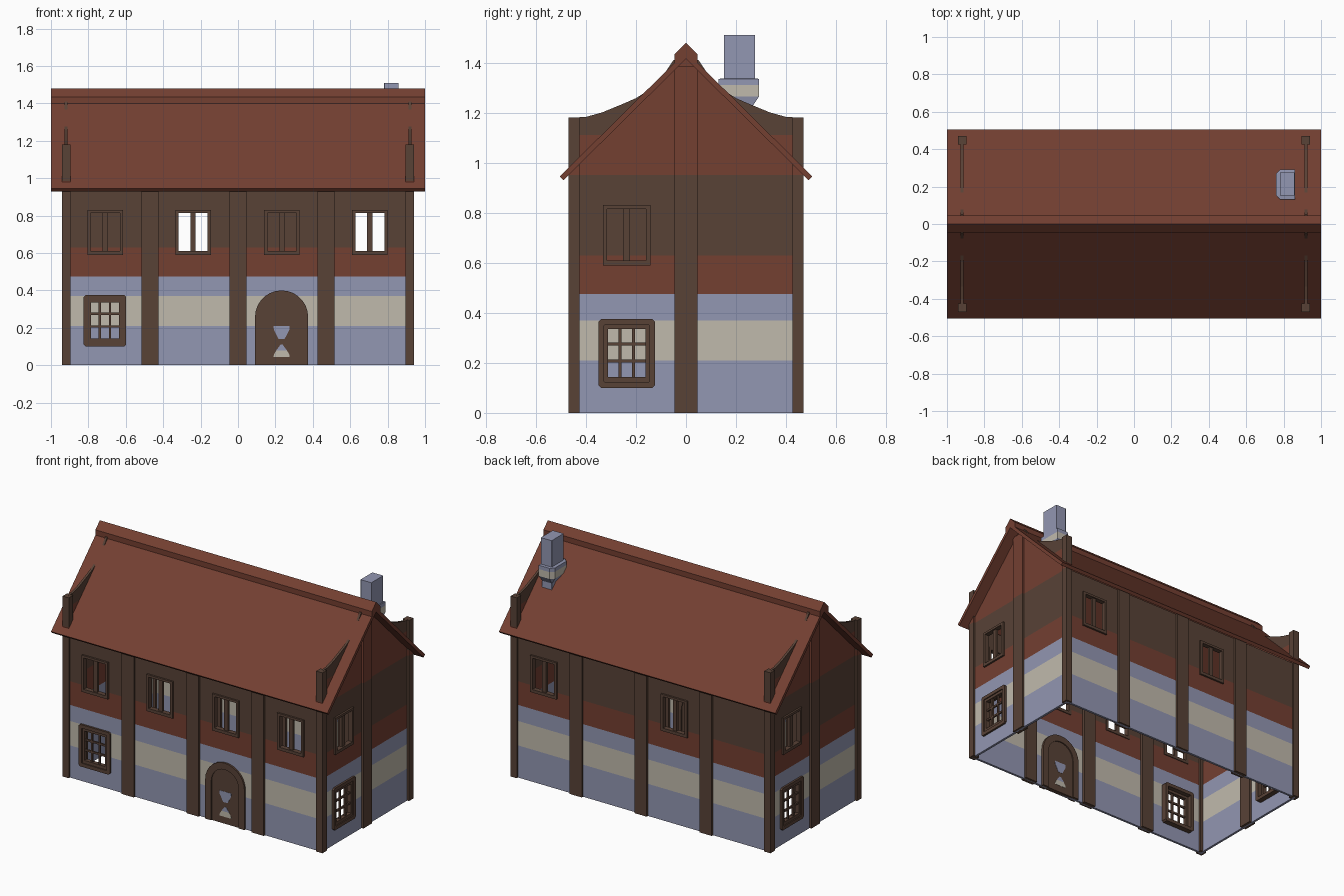
import bpy, bmesh, math
from mathutils import Matrix

if "Cube" in bpy.data.objects:
    bpy.data.objects.remove(bpy.data.objects["Cube"])

def material(name, col):
    m = bpy.data.materials.new(name)
    m.diffuse_color = (*col, 1)
    m.use_nodes = True
    m.node_tree.nodes["Principled BSDF"].inputs["Base Color"].default_value = m.diffuse_color
    return m

BROWN = material("dark timber", (0.098, 0.054, 0.037))
RED = material("roof red", (0.174, 0.050, 0.031))
BLUE = material("blue grey stone", (0.290, 0.308, 0.445))
BEIGE = material("beige stone", (0.527, 0.491, 0.413))

# Local frame of a side: u to the right, z up, d = distance from the centre
TURN = {"front": 0, "right": 90, "back": 180, "left": -90}
DEPTH = {"front": 0.457, "back": 0.457, "right": 0.927, "left": 0.927}
HALF = {"front": 0.927, "back": 0.927, "right": 0.457, "left": 0.457}

def finish(name, bm, side, mats):
    bmesh.ops.transform(bm, verts=bm.verts,
                        matrix=Matrix.Rotation(math.radians(TURN[side]), 4, "Z"))
    me = bpy.data.meshes.new(name)
    bm.to_mesh(me)
    bm.free()
    for m in mats:
        me.materials.append(m)
    ob = bpy.data.objects.new(name, me)
    bpy.context.collection.objects.link(ob)
    return ob

def prism(name, pts, d0, d1, side, mat, inner=None):
    """Extrude a (u, z) outline, or the ring between two outlines, from d0 to d1."""
    bm = bmesh.new()
    a = [bm.verts.new((u, -d0, z)) for u, z in pts]
    if inner:
        b = [bm.verts.new((u, -d0, z)) for u, z in inner]
        n = len(a)
        faces = [bm.faces.new((a[i], a[(i+1) % n], b[(i+1) % n], b[i])) for i in range(n)]
    else:
        faces = [bm.faces.new(a)]
    ext = bmesh.ops.extrude_face_region(bm, geom=faces, use_keep_orig=True)
    vs = [g for g in ext["geom"] if isinstance(g, bmesh.types.BMVert)]
    bmesh.ops.translate(bm, verts=vs, vec=(0, d0 - d1, 0))
    bmesh.ops.recalc_face_normals(bm, faces=bm.faces)
    return finish(name, bm, side, [mat])

def rect(u0, u1, z0, z1, c=0):
    if not c:
        return [(u0, z0), (u1, z0), (u1, z1), (u0, z1)]
    return [(u0+c, z0), (u1-c, z0), (u1, z0+c), (u1, z1-c),
            (u1-c, z1), (u0+c, z1), (u0, z1-c), (u0, z0+c)]

UPPER = {"front": [-0.71, -0.24, 0.235, 0.705], "back": [-0.705, 0.24],
         "right": [-0.237], "left": [-0.237]}
LOWER = {"front": [-0.712], "back": [], "right": [-0.237], "left": [-0.237]}
BANDS = [(0.21, 0), (0.37, 1), (0.475, 0), (0.63, 2), (0.95, 3)]

# Banded walls with window openings
def wall(side):
    holes = [(u-0.085, u+0.085, 0.605, 0.82) for u in UPPER[side]]
    holes += [(u-0.09, u+0.09, 0.125, 0.35) for u in LOWER[side]]
    us = sorted({-HALF[side], HALF[side], *[v for h in holes for v in h[:2]]})
    zs = sorted({0, *[b[0] for b in BANDS], *[v for h in holes for v in h[2:]]})
    bm = bmesh.new()
    for u0, u1 in zip(us, us[1:]):
        for z0, z1 in zip(zs, zs[1:]):
            cu, cz = (u0+u1)/2, (z0+z1)/2
            if any(h[0] < cu < h[1] and h[2] < cz < h[3] for h in holes):
                continue
            f = bm.faces.new([bm.verts.new((u, -DEPTH[side], z)) for u, z in rect(u0, u1, z0, z1)])
            f.material_index = next(i for top, i in BANDS if cz < top)
    bmesh.ops.remove_doubles(bm, verts=bm.verts, dist=1e-4)
    ob = finish(side + "_wall", bm, side, [BLUE, BEIGE, RED, BROWN])
    mod = ob.modifiers.new("thickness", "SOLIDIFY")
    mod.thickness, mod.offset = 0.015, -1

# Upper window: frame and centre mullion
def upper_window(side, u):
    d = DEPTH[side]
    prism(side + "_upper_frame", rect(u-0.095, u+0.095, 0.59, 0.83), d-0.02, d+0.012, side, BROWN,
          rect(u-0.078, u+0.078, 0.61, 0.815))
    prism(side + "_upper_mullion", rect(u-0.014, u+0.014, 0.605, 0.82), d-0.015, d+0.002, side, BROWN)

# Lower window: chamfered frame, inner frame and 3 x 3 panes
def lower_window(side, u):
    d = DEPTH[side]
    prism(side + "_lower_frame", rect(u-0.113, u+0.113, 0.10, 0.375, 0.01), d-0.05, d+0.013, side, BROWN,
          rect(u-0.09, u+0.09, 0.123, 0.352, 0.002))
    prism(side + "_lower_inner_frame", rect(u-0.092, u+0.092, 0.12, 0.355), d-0.02, d+0.006, side, BROWN,
          rect(u-0.075, u+0.075, 0.143, 0.335))
    for k in (-1, 1):
        prism(side + "_muntin_vertical", rect(u+k*0.027-0.006, u+k*0.027+0.006, 0.14, 0.34),
              d-0.012, d, side, BROWN)
        z = 0.241 + k*0.034
        prism(side + "_muntin_horizontal", rect(u-0.078, u+0.078, z-0.006, z+0.006),
              d-0.012, d-0.001, side, BROWN)

for s in TURN:
    wall(s)
    for u in UPPER[s]:
        upper_window(s, u)
    for u in LOWER[s]:
        lower_window(s, u)

# Timber posts along the long sides and at the gable centres
for s in ("front", "back"):
    for u in (-0.47, 0, 0.47):
        prism(s + "_post", rect(u-0.045, u+0.045, 0, 0.95), 0.425, 0.47, s, BROWN)
for s in ("right", "left"):
    prism(s + "_post", rect(-0.045, 0.045, 0, 0.95), 0.895, 0.94, s, BROWN)
    prism(s + "_gable_post", rect(-0.045, 0.045, 0.95, 1.385), 0.895, 0.94, s, RED)
    # Corner posts, red just under the eaves
    for k in (-1, 1):
        a, b = sorted((k*0.47, k*0.425))
        for z0, z1, m in ((0, 0.95, BROWN), (0.95, 0.985, RED), (0.985, 1.18, BROWN)):
            prism(s + "_corner_post", rect(a, b, z0, z1), 0.895, 0.94, s, m)

# Gables with a curved parapet that rises through the roof
half = [(0.457, 1.18), (0.40, 1.183), (0.335, 1.201), (0.25, 1.236), (0.2, 1.258),
        (0.165, 1.28), (0.12, 1.32), (0.08, 1.365), (0.05, 1.41)]
curve = [(-y, z) for y, z in half] + [(0, 1.42)] + half[::-1]
split = [(y, min(z-0.004, max(1.11, 1.445-abs(y)))) for y, z in curve]
for s in ("right", "left"):
    prism(s + "_gable", [(0.457, 0.95), (-0.457, 0.95)] + split, 0.912, 0.927, s, RED)
    prism(s + "_parapet", curve + split[::-1], 0.912, 0.927, s, BROWN)

# Roof slab and ridge cap
prism("roof", [(-0.505, 0.945), (0, 1.445), (0.505, 0.945), (0.49, 0.93), (0, 1.415), (-0.49, 0.93)],
      -1, 1, "right", RED)
prism("ridge_cap", [(-0.045, 1.395), (-0.045, 1.435), (0, 1.48), (0.045, 1.435), (0.045, 1.395), (0, 1.43)],
      -1, 1, "right", RED)

# Arched door with frame and hourglass inlay
def arch(cx, r, zc, n=14):
    return [(cx+r, 0)] + [(cx+r*math.cos(math.pi*i/n), zc+r*math.sin(math.pi*i/n))
                          for i in range(n+1)] + [(cx-r, 0)]

DX = 0.233
prism("door_frame", arch(DX, 0.142, 0.258) + arch(DX, 0.099, 0.258)[::-1], 0.425, 0.469, "front", BROWN)
prism("door", arch(DX, 0.101, 0.256), 0.432, 0.462, "front", BROWN)
upper = [(-0.043, 0.21), (-0.041, 0.188), (-0.016, 0.14), (0.016, 0.14), (0.041, 0.188), (0.043, 0.21)]
neck = [(-0.028, 0.08), (0.028, 0.08), (0.006, 0.11), (-0.006, 0.11)]
base = [(-0.043, 0.045), (0.043, 0.045), (0.041, 0.058), (0.028, 0.08), (-0.028, 0.08), (-0.041, 0.058)]
for name, pts, m in (("upper", upper, BLUE), ("neck", neck, BLUE), ("base", base, BEIGE)):
    pts = [(DX+x, z) for x, z in pts]
    prism("door_inlay_" + name, pts, 0.461, 0.4635, "front", m)
    prism("door_inlay_inside_" + name, pts, 0.4305, 0.433, "front", m)

# Chimney: stacked sections with a flared, banded collar
small, wide, shaft = (0.785, 0.855, 0.16, 0.265), (0.76, 0.862, 0.13, 0.292), (0.78, 0.858, 0.152, 0.275)
sections = [(1.10, small), (1.225, small), (1.265, wide), (1.31, wide), (1.335, wide), (1.337, shaft), (1.51, shaft)]
bm = bmesh.new()
loops = []
for z, (x0, x1, y0, y1) in sections:
    c = 0.022 if x0 == 0.76 else 0.002
    loops.append([bm.verts.new((x, y, z)) for x, y in
                  ((x0+c, y0), (x1, y0), (x1, y1), (x0+c, y1), (x0, y1-c), (x0, y0+c))])
for k, (a, b) in enumerate(zip(loops, loops[1:])):
    for i in range(6):
        j = (i+1) % 6
        bm.faces.new((a[i], a[j], b[j], b[i])).material_index = int(k == 2)
bm.faces.new(loops[-1])
bm.faces.new(loops[0][::-1])
finish("chimney", bm, "front", [BLUE, BEIGE])
